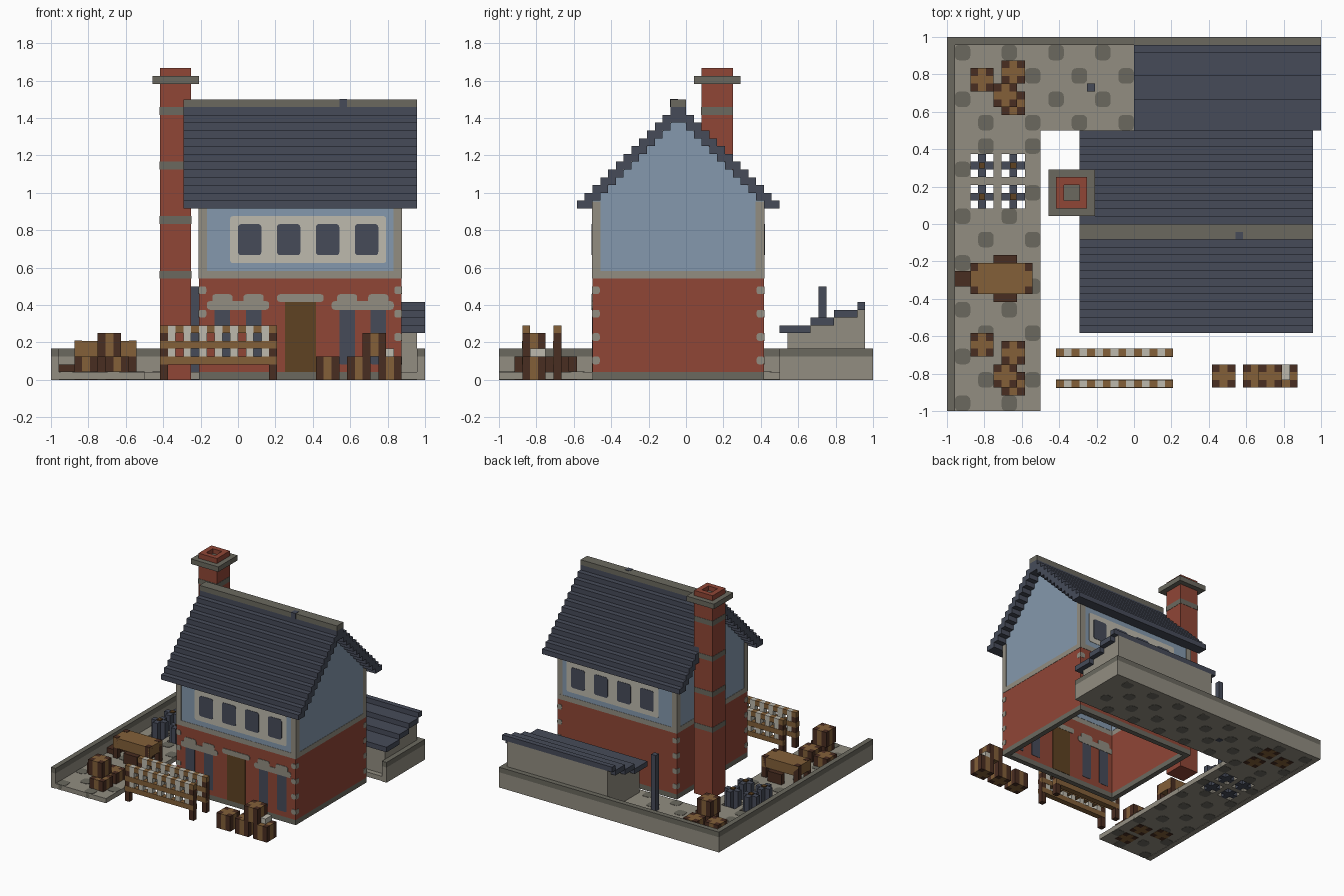
import bpy, bmesh, math
from mathutils import Vector

if "Cube" in bpy.data.objects:
    bpy.data.objects.remove(bpy.data.objects["Cube"], do_unlink=True)

U = 1 / 24  # one block


def material(name, rgb):
    lin = [((c / 255 + 0.055) / 1.055) ** 2.4 for c in rgb] + [1]
    m = bpy.data.materials.new(name)
    m.diffuse_color = lin
    m.use_nodes = True
    bsdf = m.node_tree.nodes["Principled BSDF"]
    bsdf.inputs["Base Color"].default_value = lin
    bsdf.inputs["Roughness"].default_value = 0.9
    return m


RED = material("brick red", (144, 70, 54))
BLUE = material("wall blue", (133, 153, 173))
SLATE = material("slate", (70, 75, 89))
TAUPE = material("dark stone", (107, 105, 95))
STONE = material("light stone", (146, 141, 129))
CREAM = material("cream", (189, 186, 174))
WOOD = material("light wood", (131, 96, 57))
BARK = material("dark wood", (73, 45, 33))
DOOR = material("door wood", (94, 66, 34))


def finish(name, mat, bm):
    bmesh.ops.recalc_face_normals(bm, faces=bm.faces)
    me = bpy.data.meshes.new(name)
    bm.to_mesh(me)
    bm.free()
    me.materials.append(mat)
    ob = bpy.data.objects.new(name, me)
    bpy.context.collection.objects.link(ob)
    return ob


def boxes(name, mat, items):
    """Boxes given as (x0, x1, y0, y1, z0, z1) in blocks."""
    bm = bmesh.new()
    for x0, x1, y0, y1, z0, z1 in items:
        vs = bmesh.ops.create_cube(bm, size=1)["verts"]
        for v in vs:
            v.co = Vector(((x0 + x1) / 2 + v.co.x * (x1 - x0),
                           (y0 + y1) / 2 + v.co.y * (y1 - y0),
                           (z0 + z1) / 2 + v.co.z * (z1 - z0))) * U
    return finish(name, mat, bm)


def prism(bm, axis, d0, d1, pts):
    """Extrude a 2D outline along an axis, from d0 to d1."""
    def at(a, b, d):
        return Vector({"x": (d, a, b), "y": (a, d, b), "z": (a, b, d)}[axis]) * U
    face = bm.faces.new([bm.verts.new(at(a, b, d0)) for a, b in pts])
    ext = bmesh.ops.extrude_face_region(bm, geom=[face], use_keep_orig=True)["geom"]
    shift = at(0, 0, d1) - at(0, 0, d0)
    bmesh.ops.translate(bm, vec=shift, verts=[g for g in ext if isinstance(g, bmesh.types.BMVert)])


def panels(name, mat, axis, d0, d1, rects, r=0.4):
    """Rounded rectangles (a0, a1, b0, b1) set into a surface."""
    bm = bmesh.new()
    for a0, a1, b0, b1 in rects:
        corners = ((a1 - r, b1 - r), (a0 + r, b1 - r), (a0 + r, b0 + r), (a1 - r, b0 + r))
        pts = []
        for i, (a, b) in enumerate(corners):
            for j in range(4):
                t = math.pi / 2 * (i + j / 3)
                pts.append((a + r * math.cos(t), b + r * math.sin(t)))
        prism(bm, axis, d0, d1, pts)
    return finish(name, mat, bm)


def ring(x0, x1, y0, y1, z0, z1, t=1):
    """Four walls around a rectangle."""
    return [(x0, x1, y0, y0 + t, z0, z1), (x0, x1, y1 - t, y1, z0, z1),
            (x0, x0 + t, y0 + t, y1 - t, z0, z1), (x1 - t, x1, y0 + t, y1 - t, z0, z1)]


# House walls
boxes("foundation", TAUPE, ring(-5, 21, -12, 10, 0, 1))
boxes("brick_walls", RED, ring(-5, 21, -12, 10, 1, 13))
boxes("wall_band", STONE, ring(-5.05, 21.05, -12.05, 10.05, 13, 14))
boxes("upper_walls", BLUE, [(-5, 21, -12, -11, 14, 23), (-5, 21, 9, 10, 14, 23)])
bm = bmesh.new()
for x in (-5, 20):
    prism(bm, "x", x, x + 1, [(-12, 14), (10, 14), (10, 22.95), (-1, 33.95), (-12, 22.95)])
finish("gable_walls", BLUE, bm)
e = 0.05
boxes("corner_posts", STONE, [(x - e, x + 1 + e, y - e, y + 1 + e, 14, 22.9)
                              for x in (-5, 20) for y in (-12, 9)])

# Corner stones on all four walls
levels = (2, 5, 8, 11)
for side, y in (("front", -12.06), ("back", 9.5)):
    panels(side + "_corner_stones", STONE, "y", y, y + 0.56,
           [(x, x + 1, z, z + 1) for x in (-5.06, 20.06) for z in levels], 0.3)
for side, x in (("left", 20.5), ("right", -5.06)):
    panels(side + "_corner_stones", STONE, "x", x, x + 0.56,
           [(y, y + 1, z, z + 1) for y in (-12.06, 9.06) for z in levels], 0.3)

# Upper windows, front and back
for side, y in (("front", -12), ("back", 9)):
    panels(side + "_window_frame", CREAM, "y", y - 0.06, y + 1.06, [(-1, 19, 15, 21)], 0.3)
    panels(side + "_upper_windows", SLATE, "y", y - 0.12, y + 1.12,
           [(x, x + 3, 16, 20) for x in (0, 5, 10, 15)])

# Ground floor openings
lows = (-3, 1, 13, 17)
panels("lower_windows", SLATE, "y", -12.06, -10.94, [(x, x + 2, 2, 9.2) for x in lows], 0.2)
panels("window_lintels", STONE, "y", -12.1, -10.9,
       [(-4, 4, 9, 10.1), (12, 20, 9, 10.1)] + [(x - 0.3, x + 2.3, 9.6, 11) for x in lows])
panels("door", DOOR, "y", -12.06, -10.94, [(6, 10, 1, 10.2)], 0.05)
panels("door_lintel", STONE, "y", -12.1, -10.9, [(5, 11, 10, 11)])

# Stepped roof
courses = []
for k in range(13):
    courses.append((-7, 23, -14 + k, -12 + k, 22 + k, 23 + k))
    if k < 12:
        courses.append((-7, 23, 10 - k, 12 - k, 22 + k, 23 + k))
boxes("roof", SLATE, courses)
boxes("roof_ridge", TAUPE, [(-7, 23, -2, 0, 35, 36)])
boxes("ridge_chip", SLATE, [(13, 14, -2.06, -1, 35, 36.06)])

# Chimney
boxes("chimney", RED, [(-10, -6, 2, 6, 0, 39)] + ring(-10, -6, 2, 6, 39, 40))
boxes("chimney_bands", TAUPE, [(-10 - e, -6 + e, 2 - e, 6 + e, z, z + 1) for z in (13, 20, 27, 34)])
boxes("chimney_cap", TAUPE, [(-11, -5, 1, 7, 38, 39), (-9, -7, 3, 5, 39, 39.1)])

# Yard floor with gaps under the planters
floor = [(-23, -12, -24, 2), (-23, -12, 9, 23), (-12, 23, 12, 23), (-23, -21, 2, 9),
         (-14, -12, 2, 9), (-18, -17, 2, 9), (-21, -18, 5, 6), (-17, -14, 5, 6)]
boxes("yard_floor", STONE, [f + (0.07, 1) for f in floor])
spots = []
for r in range(16):
    for c in range(16):
        x, y = -23 + 3 * c, 21 - 3 * r
        yard = x + 2 <= -12 or (y >= 12 and x + 2 <= 23)
        planter_zone = -23 < x < -14 and 0 < y < 9
        if yard and not planter_zone and (c + r) % 2 == (0 if y >= 12 else 1):
            spots.append((x, x + 2, y, y + 2))
panels("paving_stones", TAUPE, "z", 0.02, 1.06, spots, 0.6)

# Low yard wall with coping
rim = [(-24, -23, -24, 24), (-23, 24, 23, 24), (23, 24, 12, 23)]
boxes("yard_wall", STONE, [b + (0, 3) for b in rim])
boxes("yard_wall_coping", TAUPE, [b + (3, 4) for b in rim])

# Shed with stepped roof
steps = ((12, 16), (16, 19), (19, 22), (22, 23))
boxes("shed_walls", STONE, [(1, 23, max(a, 13), b, 1, 6 + i) for i, (a, b) in enumerate(steps)])
boxes("shed_roof", SLATE, [(0, 24, a, b, 6 + i, 7 + i) for i, (a, b) in enumerate(steps)])
boxes("yard_post", SLATE, [(-6, -5, 17, 18, 0, 12)])

# Barrels: light body with dark corner staves
barrels = [(10, -21, 0), (14, -21, 0), (18, -21, 0), (16, -21, 3)]
for y in (0, 34):
    barrels += [(-21, y - 17, 0), (-17, y - 18 + (2 if y else 0), 0),
                (-17, y - 22 + (2 if y else 0), 0), (-18, y - 21 + (2 if y else 0), 3)]
body, staves = [], []
for x, y, z in barrels:
    body += [(x + 1, x + 2, y, y + 3, z, z + 3), (x, x + 3, y + 1, y + 2, z, z + 3)]
    staves += [(x + i, x + i + 1, y + j, y + j + 1, z, z + 3) for i in (0, 2) for j in (0, 2)]
boxes("barrels", WOOD, body)
boxes("barrel_staves", BARK, staves)
boxes("small_sack", CREAM, [(19, 20, -20, -18, 3, 4)])

# Two fences with pale pickets
for name, y in (("front", -21), ("rear", -17)):
    boxes(name + "_fence_posts", BARK, [(x, x + 1, y, y + 1, 0, 6) for x in (-10, 4)])
    boxes(name + "_fence_rails", WOOD,
          [(-10, 5, y - e, y + 1 + e, z, z + 1) for z in (2, 4)]
          + [(x, x + 1, y, y + 1, 6, 7) for x in range(-10, 5, 2)])
    boxes(name + "_fence_pickets", CREAM, [(x, x + 1, y, y + 1, 3, 7) for x in range(-9, 5, 2)])

# Table with seats
boxes("table_top", WOOD, [(-21, -13, -9, -5, 3, 5)])
boxes("table_legs", BARK, [(x, x + 1, y, y + 1, 1, 5 + e) for x in (-21, -14) for y in (-9, -6)])
boxes("table_seats", BARK, [(-23, -21, -8, -6, 1, 2), (-18, -15, -5, -4, 1, 3),
                            (-18, -15, -10, -9, 1, 3)])

# Cross-shaped planters
cross, cores = [], []
for x in (-21, -17):
    for y in (2, 6):
        cross += [(x + 1, x + 2, y, y + 3, 0, 4), (x, x + 3, y + 1, y + 2, 0, 4)]
        cores.append((x + 1.1, x + 1.9, y + 1.1, y + 1.9, 3, 4.2))
boxes("planters", SLATE, cross)
boxes("planter_cores", DOOR, cores)
